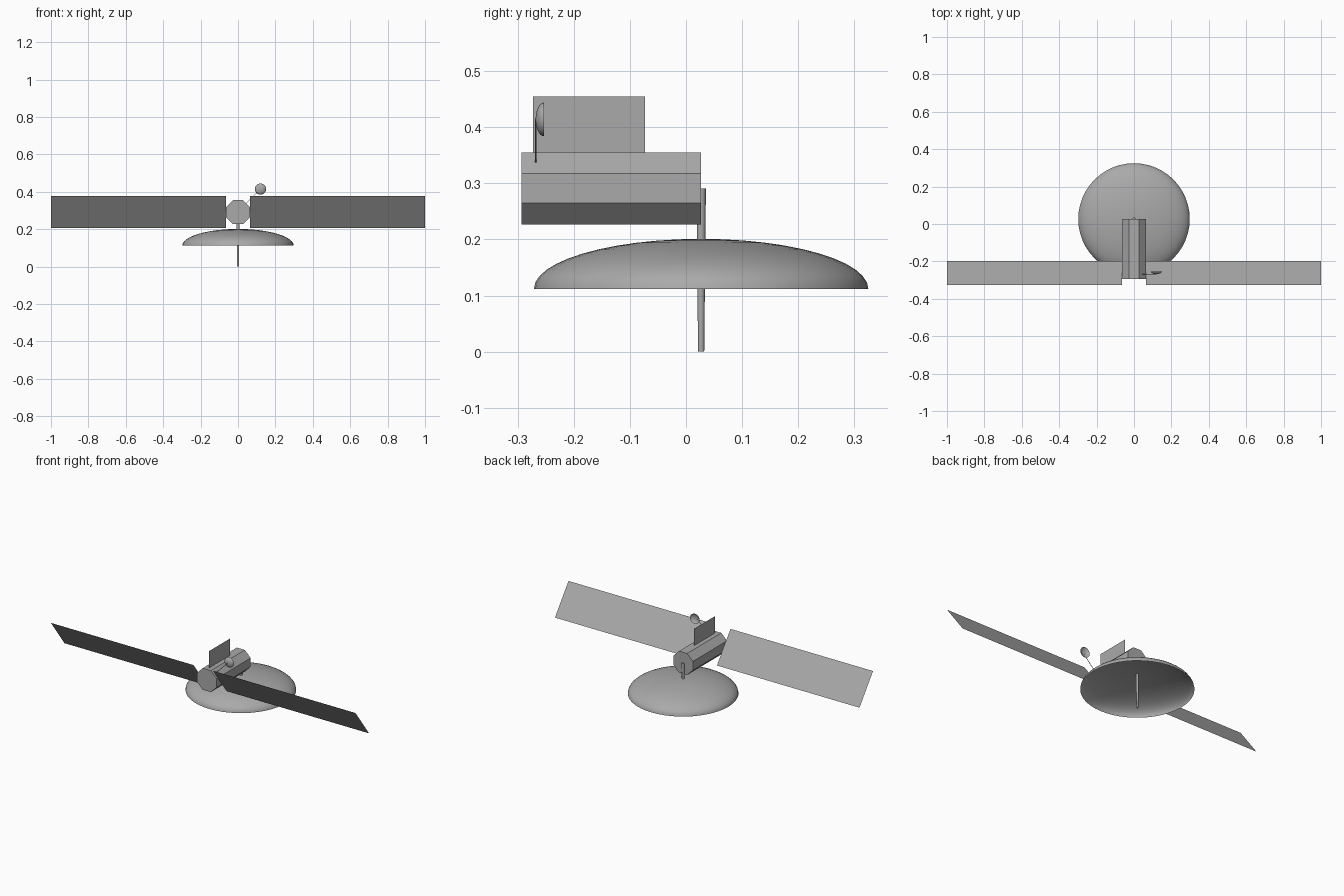
import bpy, math
from mathutils import Vector, Matrix

cube = bpy.data.objects.get("Cube")
if cube:
    bpy.data.objects.remove(cube, do_unlink=True)

grey = bpy.data.materials.new("satellite_grey")
grey.use_nodes = True
GREY = (0.4, 0.4, 0.4, 1)
grey.diffuse_color = GREY
grey.node_tree.nodes["Principled BSDF"].inputs["Base Color"].default_value = GREY

BODY_Z = 0.291      # height of the body axis
APOTHEM = 0.064     # half width of the octagonal body
DISH_Y = 0.027      # back end of the body, where the antenna hangs


def make(name, verts, faces, smooth=False):
    mesh = bpy.data.meshes.new(name)
    mesh.from_pydata(verts, [], faces)
    mesh.materials.append(grey)
    if smooth:
        mesh.shade_smooth()
    obj = bpy.data.objects.new(name, mesh)
    bpy.context.collection.objects.link(obj)
    return obj


def rod(name, start, end, r1, r2, sides):
    """Tapered rod between two points."""
    start, end = Vector(start), Vector(end)
    axis = end - start
    bpy.ops.mesh.primitive_cone_add(vertices=sides, radius1=r1, radius2=r2,
                                    depth=axis.length, location=(start + end) / 2,
                                    rotation=axis.to_track_quat('Z', 'Y').to_euler())
    obj = bpy.context.object
    obj.name = name
    obj.data.materials.append(grey)
    return obj


def bowl(name, radius, depth, segs, rings, matrix):
    """Open half ellipsoid, rim at the local origin and dome along local +z."""
    verts = []
    for i in range(rings):
        a = math.pi / 2 * i / rings
        for j in range(segs):
            t = math.tau * j / segs
            verts.append((radius * math.cos(a) * math.cos(t),
                          radius * math.cos(a) * math.sin(t),
                          depth * math.sin(a)))
    verts.append((0, 0, depth))
    top = len(verts) - 1
    faces = []
    for j in range(segs):
        k = (j + 1) % segs
        for i in range(rings - 1):
            a, b = i * segs, (i + 1) * segs
            faces.append((a + j, a + k, b + k, b + j))
        last = (rings - 1) * segs
        faces.append((last + j, last + k, top))
    obj = make(name, verts, faces, smooth=True)
    obj.data.transform(matrix)
    return obj


# Octagonal body with flats on top and sides
corner = APOTHEM / math.cos(math.pi / 8)
body = rod("body", (0, -0.293, BODY_Z), (0, DISH_Y, BODY_Z), corner, corner, 8)
body.data.transform(Matrix.Rotation(math.pi / 8, 4, 'Z'))

# Tilted solar panels, one each side
for side, x in (("left", 1), ("right", -1)):
    quad = [(x * APOTHEM, -0.326, 0.376), (x * APOTHEM, -0.199, 0.207),
            (x, -0.199, 0.207), (x, -0.326, 0.376)]
    make(side + "_solar_panel", quad, [(0, 1, 2, 3) if x > 0 else (3, 2, 1, 0)])

# Upright fin on the body
fin_base = BODY_Z + APOTHEM
make("top_fin", [(0, -0.273, fin_base), (0, -0.073, fin_base),
                 (0, -0.073, 0.455), (0, -0.273, 0.455)], [(0, 1, 2, 3)])

# Large dish below and its tapered feed mast
bowl("main_dish", 0.298, 0.089, 48, 12, Matrix.Translation((0, DISH_Y, 0.112)))
mast = rod("main_mast", (0, DISH_Y, 0), (0, DISH_Y, BODY_Z), 0.0055, 0.0085, 12)
mast.data.shade_smooth()
bpy.ops.object.shade_smooth_by_angle(angle=math.radians(40))

# Small dish on a diagonal arm, dome towards the front
bowl("small_dish", 0.03, 0.015, 24, 8,
     Matrix.Translation((0.12, -0.253, 0.414)) @ Matrix.Rotation(math.pi / 2, 4, 'X'))
rod("small_dish_arm", (0.044, -0.268, 0.338), (0.12, -0.268, 0.414), 0.0015, 0.0015, 6)
